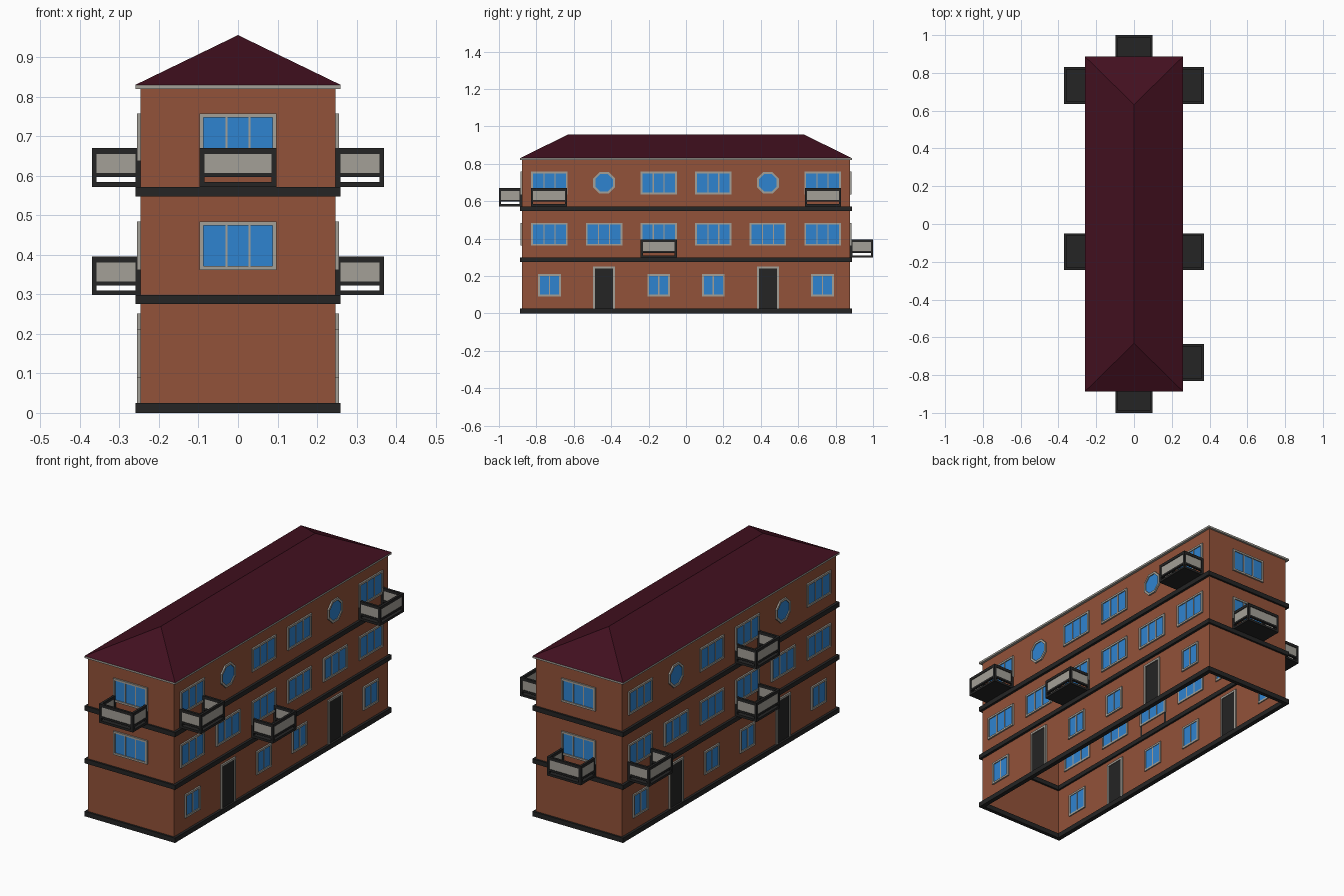
import bpy, bmesh, math
from mathutils import Matrix, Vector

if "Cube" in bpy.data.objects:
    bpy.data.objects.remove(bpy.data.objects["Cube"])

def material(name, rgb):
    m = bpy.data.materials.new(name)
    m.diffuse_color = (*rgb, 1)
    m.use_nodes = True
    m.node_tree.nodes["Principled BSDF"].inputs["Base Color"].default_value = m.diffuse_color
    return m

BRICK = material("brick", (0.29, 0.085, 0.041))
DARK = material("dark", (0.018, 0.018, 0.018))
TRIM = material("trim", (0.37, 0.35, 0.31))
GLASS = material("glass", (0.028, 0.23, 0.63))
ROOF = material("roof", (0.055, 0.005, 0.014))

HX, HY = 0.247, 0.877            # wall half sizes
EX, EY = 0.26, 0.887             # band and eave half sizes

# wall frames: local x runs along the wall, local -y points outwards
def wall(angle, dist):
    return Matrix.Rotation(math.radians(angle), 4, 'Z') @ Matrix.Translation((0, -dist, 0))

FRONT, RIGHT, BACK, LEFT = wall(0, HY), wall(90, HX), wall(180, HY), wall(-90, HX)

def finish(name, bm, mat, matrix=Matrix()):
    bmesh.ops.recalc_face_normals(bm, faces=bm.faces)
    me = bpy.data.meshes.new(name)
    bm.to_mesh(me)
    bm.free()
    me.materials.append(mat)
    ob = bpy.data.objects.new(name, me)
    ob.matrix_world = matrix
    bpy.context.collection.objects.link(ob)
    return ob

def add_box(bm, x0, x1, y0, y1, z0, z1):
    m = Matrix.Translation(((x0 + x1) / 2, (y0 + y1) / 2, (z0 + z1) / 2))
    m = m @ Matrix.Diagonal((x1 - x0, y1 - y0, z1 - z0, 1))
    bmesh.ops.create_cube(bm, size=1, matrix=m)

def boxes(name, mat, dims, matrix=Matrix()):
    bm = bmesh.new()
    for d in dims:
        add_box(bm, *d)
    return finish(name, bm, mat, matrix)

def add_ring(bm, outer, inner, a, b, place):
    """Closed ring between two outlines, from depth a to depth b."""
    loops = [[bm.verts.new(place(u, v, d)) for u, v in pts]
             for pts, d in ((outer, a), (outer, b), (inner, b), (inner, a))]
    n = len(outer)
    for k in range(4):
        p, q = loops[k], loops[(k + 1) % 4]
        for i in range(n):
            j = (i + 1) % n
            bm.faces.new((p[i], p[j], q[j], q[i]))

def rect(x0, x1, y0, y1):
    return [(x0, y0), (x1, y0), (x1, y1), (x0, y1)]

def on_wall(u, v, d):
    return (u, -d, v)

def window(name, side, u, z0, z1, w, panes):
    t = 0.010
    bm = bmesh.new()
    add_ring(bm, rect(u - w / 2, u + w / 2, z0, z1),
             rect(u - w / 2 + t, u + w / 2 - t, z0 + t, z1 - t), -0.006, 0.008, on_wall)
    for k in range(1, panes):
        c = u - w / 2 + t + (w - 2 * t) * k / panes
        add_box(bm, c - 0.003, c + 0.003, -0.006, 0.005, z0 + t, z1 - t)
    finish(name + "_frame", bm, TRIM, side)
    boxes(name + "_glass", GLASS,
          [(u - w / 2 + t, u + w / 2 - t, -0.003, 0.003, z0 + t, z1 - t)], side)

def round_window(name, side, u, z):
    def octagon(r):
        return [(u + r * math.cos(math.pi * (k + .5) / 4), z + r * math.sin(math.pi * (k + .5) / 4))
                for k in range(8)]
    bm = bmesh.new()
    add_ring(bm, octagon(0.063), octagon(0.051), -0.006, 0.008, on_wall)
    finish(name + "_frame", bm, TRIM, side)
    bm = bmesh.new()
    f = bm.faces.new([bm.verts.new(on_wall(a, b, -0.003)) for a, b in octagon(0.052)])
    ext = bmesh.ops.extrude_face_region(bm, geom=[f])["geom"]
    bmesh.ops.translate(bm, vec=Vector((0, -0.006, 0)),
                        verts=[g for g in ext if isinstance(g, bmesh.types.BMVert)])
    finish(name + "_glass", bm, GLASS, side)

def door(name, side, u):
    h, z0, z1, t = 0.059, 0.02, 0.252, 0.011
    boxes(name + "_frame", TRIM, [
        (u - h, u - h + t, -0.008, 0.006, z0, z1),
        (u + h - t, u + h, -0.008, 0.006, z0, z1),
        (u - h + t, u + h - t, -0.008, 0.006, z1 - t, z1)], side)
    boxes(name + "_leaf", DARK, [(u - h + t, u + h - t, -0.003, 0.003, z0, z1 - t)], side)

def balcony(name, side, u, z, d):
    w, p = 0.097, 0.012
    dark = [(u - w, u + w, -d, 0, z, z + 0.012)]                    # floor
    for lo, hi in ((0.025, 0.035), (0.083, 0.098)):                 # rails
        dark.append((u - w, u + w, -d, -d + p, z + lo, z + hi))
        for a in (u - w, u + w - p):
            dark.append((a, a + p, -d + p, 0, z + lo, z + hi))
    for a in (u - w, u + w - p):                                    # posts
        for b in (-d, -p):
            dark.append((a, a + p, b, b + p, z + 0.012, z + 0.083))
    boxes(name + "_railing", DARK, dark, side)
    lo, hi, e = z + 0.035, z + 0.083, 0.003
    panels = [(u - w + p, u + w - p, -d + e, -d + p - e, lo, hi)]
    for a in (u - w, u + w - p):
        panels.append((a + e, a + p - e, -d + p, -p, lo, hi))
    boxes(name + "_panels", TRIM, panels, side)

# walls: an open shell without floors
bm = bmesh.new()
add_box(bm, -HX, HX, -HY, HY, 0.005, 0.825)
bmesh.ops.delete(bm, geom=[f for f in bm.faces if abs(f.normal.z) > 0.5], context='FACES')
finish("walls", bm, BRICK)

# dark bands at each storey
for i, (a, b) in enumerate(((0, 0.025), (0.275, 0.298), (0.548, 0.572))):
    bm = bmesh.new()
    add_ring(bm, rect(-EX, EX, -EY, EY), rect(-HX + .01, HX - .01, -HY + .01, HY - .01),
             a, b, lambda u, v, d: (u, v, d))
    finish(f"storey_band_{i + 1}", bm, DARK)

# eave and hip roof
boxes("eave", TRIM, [(-EX, EX, -EY, EY, 0.82, 0.83)])
bm = bmesh.new()
c = [bm.verts.new((x, y, 0.83)) for x, y in rect(-EX, EX, -EY, EY)]
r0, r1 = bm.verts.new((0, -0.632, 0.956)), bm.verts.new((0, 0.632, 0.956))
for f in ((c[0], c[1], r0), (c[1], c[2], r1, r0), (c[2], c[3], r1), (c[3], c[0], r0, r1), c[::-1]):
    bm.faces.new(f)
finish("hip_roof", bm, ROOF)

# windows and doors on the long sides
for label, side in (("right", RIGHT), ("left", LEFT)):
    for i, u in enumerate((-0.73, -0.146, 0.146, 0.73)):
        window(f"{label}_ground_window_{i + 1}", side, u, 0.09, 0.211, 0.122, 2)
        window(f"{label}_upper_window_{i + 1}", side, u, 0.637, 0.758, 0.195, 3)
    for i, u in enumerate((-0.73, -0.438, -0.146, 0.146, 0.438, 0.73)):
        window(f"{label}_middle_window_{i + 1}", side, u, 0.362, 0.484, 0.195, 3)
    for i, u in enumerate((-0.438, 0.438)):
        door(f"{label}_door_{i + 1}", side, u)
        round_window(f"{label}_round_window_{i + 1}", side, u, 0.698)

# windows on the short ends
for label, side in (("front", FRONT), ("back", BACK)):
    window(f"{label}_middle_window", side, 0, 0.362, 0.484, 0.195, 3)
    window(f"{label}_upper_window", side, 0, 0.637, 0.758, 0.195, 3)

# balconies (position along the wall, floor height)
MID, UP = 0.298, 0.572
for i, (side, u, z) in enumerate((
        (FRONT, 0, UP), (BACK, 0, MID),
        (RIGHT, -0.733, UP), (RIGHT, -0.146, MID), (RIGHT, 0.733, UP),
        (LEFT, -0.733, MID), (LEFT, 0.146, MID), (LEFT, 0.146, UP))):
    balcony(f"balcony_{i + 1}", side, u, z, 0.123)
